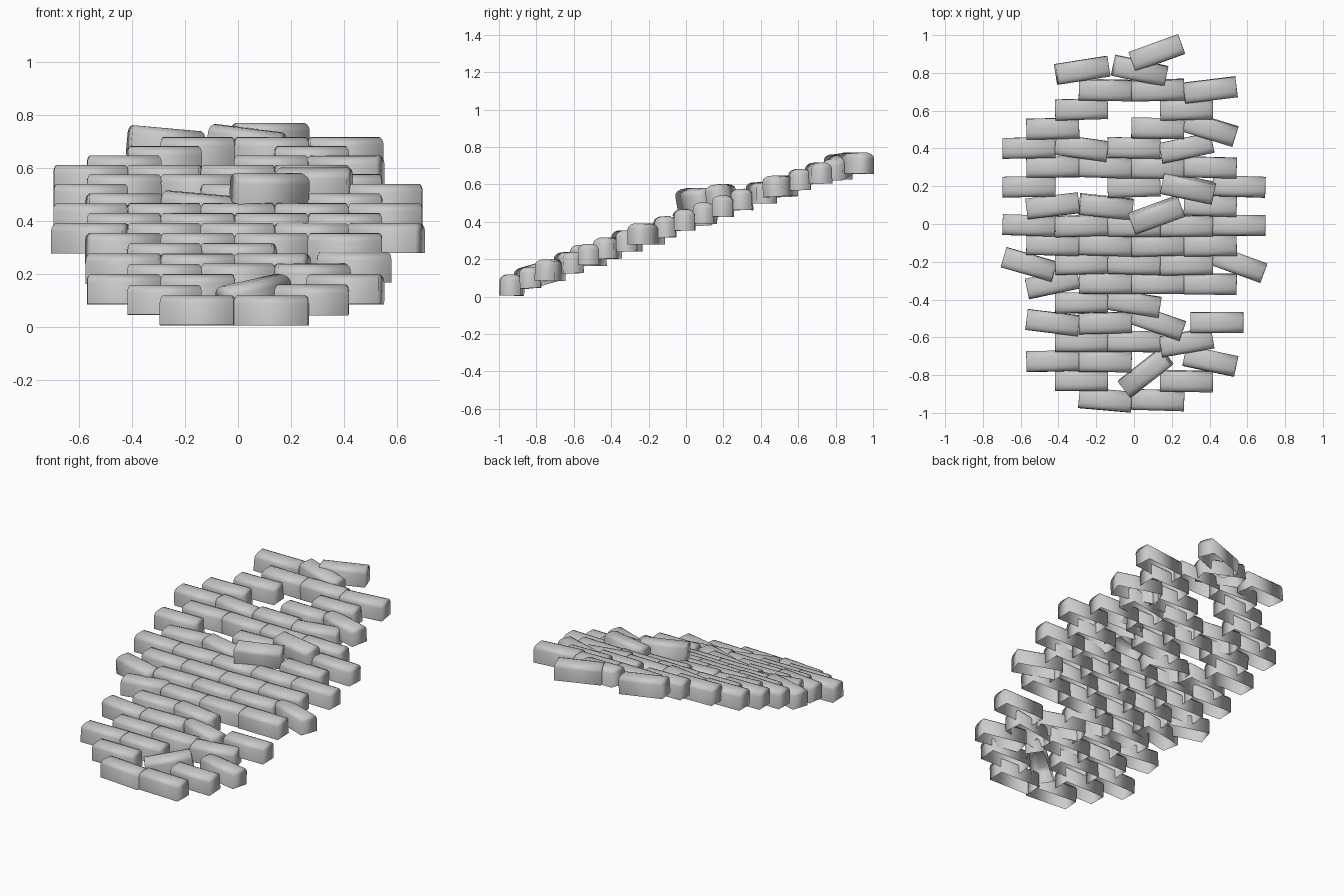
import bpy, bmesh, random
from math import radians
from mathutils import Matrix

if "Cube" in bpy.data.objects:
    bpy.data.objects.remove(bpy.data.objects["Cube"])

random.seed(4)
L, W, H = 0.28, 0.11, 0.113


def ground(y):
    # gently bowed slope under the bricks
    return .356 + .36 * y - .018 * y * y


def brick_mesh():
    # open-bottomed brick with a rounded top, built from stacked rings
    bm = bmesh.new()
    prev = None
    for ix, iy, z in [(0, 0, 0), (0, 0, .083), (.001, .005, .096), (.004, .016, .106), (.01, .034, H)]:
        a, b = L / 2 - ix, W / 2 - iy
        ring = [bm.verts.new((sx * a, sy * b, z)) for sx, sy in ((-1, -1), (1, -1), (1, 1), (-1, 1))]
        if prev:
            for i in range(4):
                j = (i + 1) % 4
                bm.faces.new((prev[i], prev[j], ring[j], ring[i]))
        prev = ring
    bm.faces.new(prev)
    for f in bm.faces:
        f.smooth = True
    for e in bm.edges:
        if len(e.link_faces) == 2 and e.calc_face_angle() > radians(40):
            e.smooth = False
    me = bpy.data.meshes.new("brick")
    bm.to_mesh(me)
    bm.free()
    return me


# missing bricks (row, column)
GAPS = {(1, 2), (5, 3), (11, 1), (13, 4), (14, 1), (15, 2), (16, 0), (17, 3), (18, 1)}
# clearly turned bricks, in degrees
TURNED = {(0, 1): -5, (2, 2): 38, (2, 3): -12, (3, 3): 10, (4, 0): -7, (4, 2): -19,
          (5, 2): -9, (6, 0): 12, (7, 0): -16, (7, 4): -20, (10, 0): 7, (10, 1): -6,
          (10, 2): 20, (11, 3): -12, (13, 1): -8, (13, 3): 12, (14, 3): -17,
          (16, 3): 7, (17, 1): 9, (17, 2): -12, (18, 2): 20}
# displaced bricks: shift in x, y, z
MOVED = {(2, 2): (-.06, -.053, 0), (4, 3): (.035, 0, .005), (10, 2): (-.01, -.04, .09),
         (11, 3): (.01, 0, .06), (17, 2): (.025, 0, 0), (18, 2): (-.005, -.012, -.01)}
# bricks tipped along their length, in degrees
TIPPED = {(2, 2): 10, (17, 1): -5, (17, 2): -7, (10, 1): -5}

# running-bond rows clipped to an oval outline
mesh = brick_mesh()
for row in range(19):
    y = -.932 + row * .1027
    cols = 4 + row % 2
    for col in range(cols):
        key = (row, col)
        x = (col - (cols - 1) / 2) * .278 - (.013 if cols == 4 else 0)
        wobble, roll = random.uniform(-2, 2), random.uniform(-2, 4)
        if key in GAPS or (x / .589) ** 2 + ((y - .05) / 1.14) ** 2 > 1:
            continue
        dx, dy, lift = MOVED.get(key, (0, 0, 0))
        if lift > .05:  # bricks resting on others lean with the slope
            roll = 10
        ob = bpy.data.objects.new(f"path_brick_{row}_{col}", mesh)
        bpy.context.collection.objects.link(ob)
        ob.matrix_world = (Matrix.Translation((x + dx, y + dy, ground(y + dy) + lift))
                           @ Matrix.Rotation(radians(TURNED.get(key, wobble)), 4, 'Z')
                           @ Matrix.Rotation(radians(-TIPPED.get(key, 0)), 4, 'Y')
                           @ Matrix.Rotation(radians(roll), 4, 'X'))
